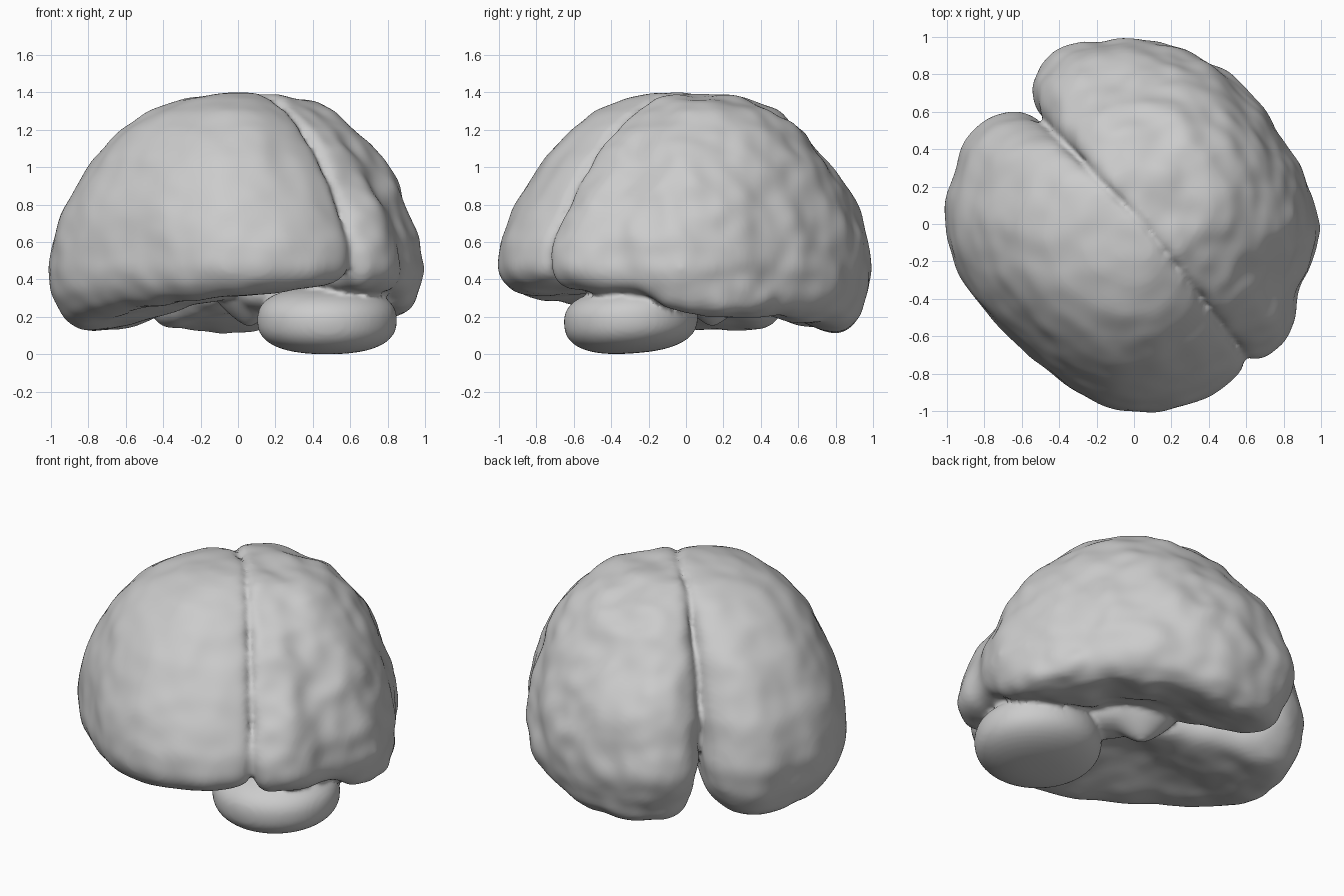
import bpy, bmesh, math
from mathutils import Vector, Matrix

if "Cube" in bpy.data.objects:
    bpy.data.objects.remove(bpy.data.objects["Cube"])

C = Vector((0.065, -0.015))          # crown point on the central fissure
ALONG = Vector((0.647, -0.763))      # fissure direction
ACROSS = Vector((0.763, 0.647))
GIRTH = 0.45                         # height of the widest section


def smooth_path(pts, n=6):
    """Catmull-Rom resampling of an open path."""
    p = [Vector(q) for q in pts]
    p = [2 * p[0] - p[1]] + p + [2 * p[-1] - p[-2]]
    out = []
    for i in range(1, len(p) - 2):
        a, b, c, d = p[i - 1:i + 3]
        for k in range(n):
            t = k / n
            out.append(0.5 * (2 * b + (c - a) * t + (2 * a - 5 * b + 4 * c - d) * t * t
                              + (3 * b - a - 3 * c + d) * t ** 3))
    return out + [p[-2]]


def add_blob(bm, loc, rad, power=1.0, rot=0.0, tilt=0.0):
    """Rounded super-ellipsoid; power below 1 gives fuller sides."""
    verts = bmesh.ops.create_uvsphere(bm, u_segments=48, v_segments=28, radius=1)['verts']
    m = Matrix.Translation(loc) @ Matrix.Rotation(rot, 4, 'Z') @ Matrix.Rotation(tilt, 4, 'X')
    for v in verts:
        r = math.hypot(v.co.x, v.co.y)
        f = r ** power / r if r > 1e-5 else 1
        z = math.copysign(abs(v.co.z) ** power, v.co.z)
        v.co = m @ Vector((v.co.x * f * rad[0], v.co.y * f * rad[1], z * rad[2]))


def finish(bm, name, voxel, smooth, bump=0, size=0.24):
    bmesh.ops.recalc_face_normals(bm, faces=bm.faces)
    me = bpy.data.meshes.new(name)
    bm.to_mesh(me)
    bm.free()
    ob = bpy.data.objects.new(name, me)
    bpy.context.collection.objects.link(ob)
    r = ob.modifiers.new('fuse', 'REMESH')
    r.mode = 'VOXEL'
    r.voxel_size = voxel
    r.use_smooth_shade = True
    s = ob.modifiers.new('soften', 'SMOOTH')
    s.factor, s.iterations = 0.5, smooth
    if bump:
        tex = bpy.data.textures.new(name + '_folds', 'CLOUDS')
        tex.noise_scale, tex.noise_depth = size, 1
        d = ob.modifiers.new('folds', 'DISPLACE')
        d.texture, d.strength, d.mid_level = tex, bump, 0.5
        s = ob.modifiers.new('relax', 'SMOOTH')
        s.factor, s.iterations = 0.5, 7
    return ob


# Sections as (scale about the crown, height): dome above the girth
DOME = [(1, .46), (.98, .6), (.925, .75), (.845, .9), (.745, 1.05), (.605, 1.2),
        (.46, 1.3), (.29, 1.37), (.13, 1.395), (.02, 1.4)]
# ... and (scale, blend from girth to rim height) for the hollow underside
UNDER = [(.03, .45), (.3, .55), (.55, .8), (.72, .97), (.84, 1.0), (.92, .83), (.975, .46)]


def hemisphere(name, outline, side, bump, lobes=()):
    path = smooth_path(outline)
    shift = ACROSS * 0.003 * side
    c = C + shift
    for p in (path[0], path[-1]):
        p.xy = p.xy + shift
    bm = bmesh.new()
    rings = []
    for s, h in UNDER + DOME:
        under = (s, h) in UNDER
        ring = []
        for p in path + [Vector((c.x, c.y, 0.4))]:
            d = p.xy - c
            k = s
            if not under and d.length > 1e-6:
                a, b = d.normalized().dot(ALONG), d.normalized().dot(ACROSS)
                fuller = 0.35 * b ** 4 + (-0.33 if a > 0 else 0.05) * a ** 4
                k = s + fuller * s * (1 - s)      # full sides, sloping tail end
            xy = c + d * k
            z = GIRTH + (p.z - GIRTH) * h if under else h
            ring.append(bm.verts.new((xy.x, xy.y, z)))
        rings.append(ring)
    n = len(rings[0])
    for a, b in zip(rings, rings[1:]):
        for i in range(n):
            j = (i + 1) % n
            bm.faces.new((a[i], a[j], b[j], b[i]))
    bm.faces.new(rings[0][::-1])
    bm.faces.new(rings[-1])
    bmesh.ops.recalc_face_normals(bm, faces=bm.faces)
    for lobe in lobes:
        add_blob(bm, *lobe)
    return finish(bm, name, 0.022, 9, bump)


# Hemisphere outlines: x, y, height of the lower rim
left = [(-.52, .57, .42), (-.62, .6, .25), (-.77, .56, .15), (-.92, .42, .12), (-1.01, .06, .13),
        (-.97, -.2, .17), (-.81, -.46, .23), (-.49, -.77, .27), (-.2, -.96, .29),
        (.1, -1.01, .31), (.4, -.92, .34), (.56, -.8, .37), (.6, -.72, .4)]
right = [(-.52, .6, .42), (-.54, .72, .25), (-.49, .83, .15), (-.35, .95, .13), (-.1, 1.0, .13),
         (.2, .96, .15), (.5, .81, .17), (.72, .57, .19), (.9, .27, .19), (.99, 0, .24),
         (.96, -.17, .31), (.89, -.36, .33), (.85, -.55, .32), (.72, -.7, .34), (.61, -.72, .4)]
parts = [hemisphere('left_hemisphere', left, -1, 0.035),
         hemisphere('right_hemisphere', right, 1, 0.07,
                    [((.80, .17, .33), (.145, .32, .135), .9, .25)])]   # side lobe

# Cerebellum: flattened rounded pad below
bm = bmesh.new()
add_blob(bm, (.475, -.295, .182), (.375, .36, .178), 0.8, 0.0, 0.07)
parts.append(finish(bm, 'cerebellum', 0.02, 6))

# Brain stem: low peak joining the pad to the underside
bm = bmesh.new()
add_blob(bm, (.06, .14, .35), (.24, .19, .21), 1.6, -0.8)
add_blob(bm, (.2, -.03, .32), (.28, .16, .1), 1.0, -0.87)
parts.append(finish(bm, 'brain_stem', 0.02, 6))

# Fuse the parts into one continuous skin
dg = bpy.context.evaluated_depsgraph_get()
bm = bmesh.new()
for ob in parts:
    me = bpy.data.meshes.new_from_object(ob.evaluated_get(dg))
    bm.from_mesh(me)
    bpy.data.meshes.remove(me)
for ob in parts:
    bpy.data.objects.remove(ob)
finish(bm, 'brain', 0.016, 3)
